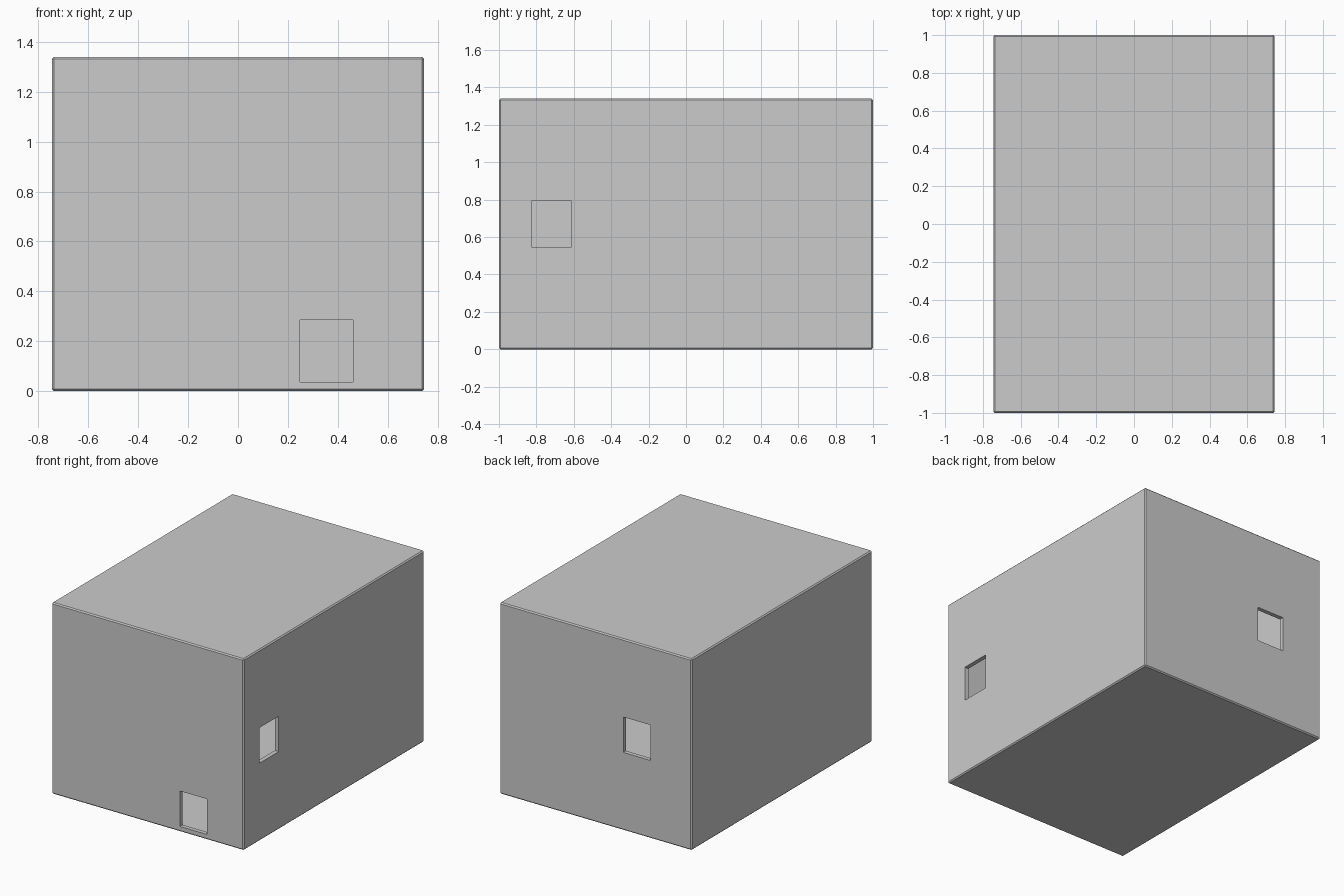
import bpy
import bmesh

if "Cube" in bpy.data.objects:
    bpy.data.objects.remove(bpy.data.objects["Cube"])

W, D, H = 1.49, 2.0, 1.34   # outer size
T = 0.03                    # wall thickness
OPEN_W, OPEN_H = 0.212, 0.248


def box(name, size, centre, chamfer=0):
    mesh = bpy.data.meshes.new(name)
    bm = bmesh.new()
    bmesh.ops.create_cube(bm, size=1)
    bmesh.ops.scale(bm, vec=size, verts=bm.verts)
    bmesh.ops.translate(bm, vec=centre, verts=bm.verts)
    if chamfer:
        bmesh.ops.bevel(bm, geom=bm.edges[:], offset=chamfer, segments=1,
                        affect='EDGES', profile=0.5)
    bm.to_mesh(mesh)
    bm.free()
    obj = bpy.data.objects.new(name, mesh)
    bpy.context.collection.objects.link(obj)
    return obj


# Closed room with chamfered outer edges
room = box("room_shell", (W, D, H), (0, 0, H / 2), chamfer=0.008)

# Hollow interior, front hatch, right window, back window
cutters = [
    box("interior_cutter", (W - 2 * T, D - 2 * T, H - 2 * T), (0, 0, H / 2)),
    box("front_hatch_cutter", (OPEN_W, 0.2, OPEN_H), (0.355, -D / 2, 0.161)),
    box("right_window_cutter", (0.2, OPEN_W, OPEN_H), (W / 2, -0.719, 0.67)),
    box("back_window_cutter", (OPEN_W, 0.2, OPEN_H), (-0.32, D / 2, 0.67)),
]

for cutter in cutters:
    cutter.hide_render = True
    cutter.hide_set(True)
    cut = room.modifiers.new(cutter.name, 'BOOLEAN')
    cut.operation = 'DIFFERENCE'
    cut.solver = 'EXACT'
    cut.object = cutter
